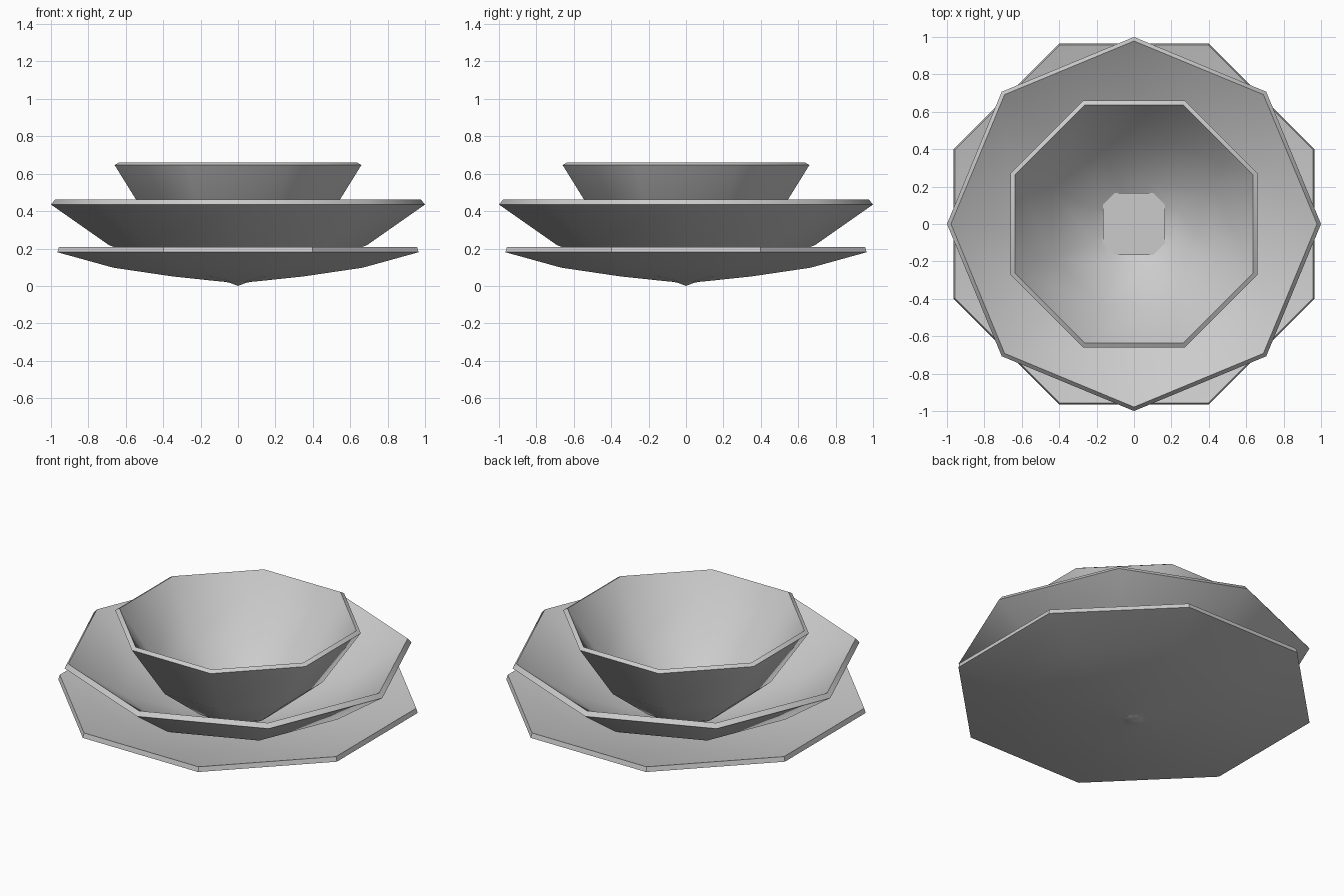
import bpy, bmesh, math
from mathutils import Vector

if "Cube" in bpy.data.objects:
    bpy.data.objects.remove(bpy.data.objects["Cube"])

SIDES = 8
COS = math.cos(math.pi / SIDES)

grey = bpy.data.materials.new("plain_grey")
grey.diffuse_color = (0.6, 0.6, 0.6, 1)
grey.use_nodes = True
grey.node_tree.nodes["Principled BSDF"].inputs["Base Color"].default_value = grey.diffuse_color

# Shared dish profile: fraction of radius, fraction of height
PROFILE = [(0, 0), (0.11, 0.043), (0.36, 0.2), (0.69, 0.49), (1, 1)]


def finish(bm, name):
    bmesh.ops.recalc_face_normals(bm, faces=bm.faces)
    mesh = bpy.data.meshes.new(name)
    bm.to_mesh(mesh)
    bm.free()
    mesh.materials.append(grey)
    obj = bpy.data.objects.new(name, mesh)
    bpy.context.collection.objects.link(obj)
    return obj


def dish(name, radius, base, rim, thick, turn):
    """Octagonal shell: outer profile, then a parallel inner profile."""
    outer = [Vector((f * radius * COS, base + h * (rim - base))) for f, h in PROFILE]
    inner = [outer[0] + Vector((0, thick))]
    for i in range(1, len(outer)):
        d = (outer[i] - outer[i - 1]).normalized()
        if i + 1 < len(outer):
            d = (d + (outer[i + 1] - outer[i]).normalized()).normalized()
        inner.append(outer[i] + thick * Vector((-d.y, d.x)))
    loop = outer + inner[::-1]
    bm = bmesh.new()
    rings = []
    for p in loop:
        if p.x < 1e-5:
            rings.append([bm.verts.new((0, 0, p.y))] * SIDES)
        else:
            r = p.x / COS
            angles = [turn + k * math.tau / SIDES for k in range(SIDES)]
            rings.append([bm.verts.new((r * math.cos(a), r * math.sin(a), p.y)) for a in angles])
    for a, b in zip(rings, rings[1:]):
        for k in range(SIDES):
            n = (k + 1) % SIDES
            corners = list(dict.fromkeys((a[k], a[n], b[n], b[k])))
            bm.faces.new(corners)
    obj = finish(bm, name)
    bpy.ops.object.select_all(action='DESELECT')
    obj.select_set(True)
    bpy.context.view_layer.objects.active = obj
    bpy.ops.object.shade_smooth_by_angle(angle=math.radians(41))


# Three nested dishes, the middle one turned by half a side
half = math.pi / SIDES
dish("bottom_plate", 1.045, 0.018, 0.18, 0.03, half)
dish("middle_bowl", 1.0, 0.01, 0.435, 0.033, 0)
dish("top_bowl", 0.714, 0.0, 0.646, 0.027, half)

# Flat floor inside the top bowl: a square with clipped corners
bm = bmesh.new()
a, b = 0.165, 0.125
pts = [(a, b), (b, a), (-b, a), (-a, b), (-a, -b), (-b, -a), (b, -a), (a, -b)]
face = bm.faces.new([bm.verts.new((x, y, 0.122)) for x, y in pts])
ext = bmesh.ops.extrude_face_region(bm, geom=[face])
bmesh.ops.translate(bm, vec=(0, 0, 0.009),
                    verts=[v for v in ext["geom"] if isinstance(v, bmesh.types.BMVert)])
finish(bm, "bowl_floor")
